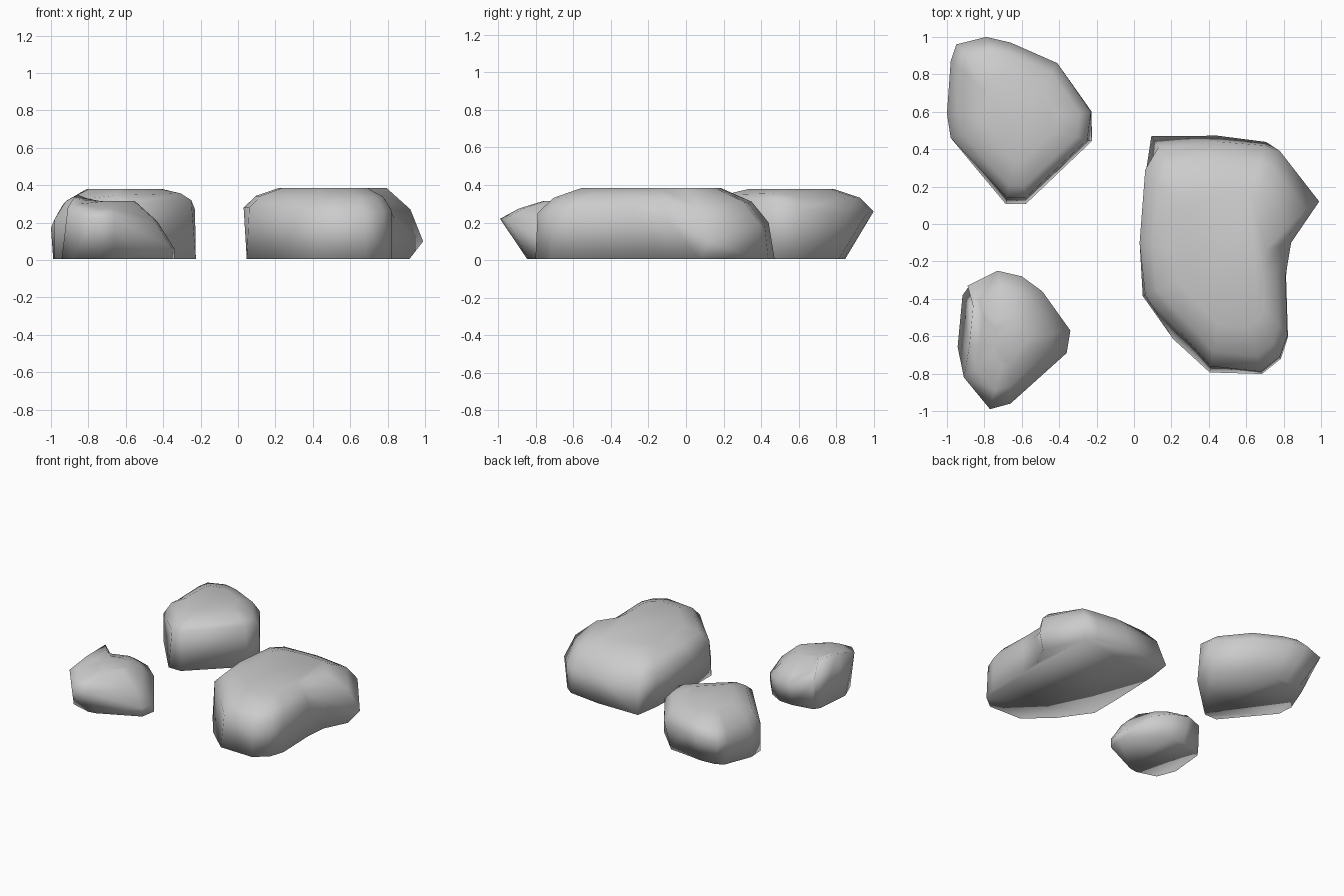
import bpy
import bmesh
import math

cube = bpy.data.objects.get("Cube")
if cube:
    bpy.data.objects.remove(cube, do_unlink=True)

# One plain stone colour
stone = bpy.data.materials.new("stone_grey")
stone.use_nodes = True
colour = (0.6, 0.6, 0.6, 1.0)
stone.diffuse_color = colour
stone.node_tree.nodes["Principled BSDF"].inputs["Base Color"].default_value = colour

FLOOR = 0.005


def build_rock(name, centre, top, crown, outline):
    """Loft a boulder from its shoulder outline.

    outline: (x, y, shoulder height, base spread) per corner
    crown: (scale, rise) per ring above the shoulder
    """
    cx, cy = centre
    bm = bmesh.new()

    def ring(scale_of, height_of):
        verts = []
        for x, y, shoulder, spread in outline:
            s = scale_of(spread)
            z = height_of(shoulder)
            verts.append(bm.verts.new((cx + (x - cx) * s, cy + (y - cy) * s, z)))
        return verts

    # Base, shoulder and crown rings
    rings = [ring(lambda spread: spread, lambda h: FLOOR),
             ring(lambda spread: 1, lambda h: h)]
    for scale, rise in crown:
        rings.append(ring(lambda spread: scale, lambda h: h + (top - h) * rise))

    # Walls between neighbouring rings, then the two caps
    count = len(outline)
    for low, high in zip(rings, rings[1:]):
        for i in range(count):
            j = (i + 1) % count
            bm.faces.new((low[i], low[j], high[j], high[i]))
    bm.faces.new(rings[0])
    bm.faces.new(rings[-1])
    bmesh.ops.recalc_face_normals(bm, faces=bm.faces)

    mesh = bpy.data.meshes.new(name)
    bm.to_mesh(mesh)
    bm.free()
    mesh.materials.append(stone)
    rock = bpy.data.objects.new(name, mesh)
    bpy.context.collection.objects.link(rock)

    # Soft shading over the worn faces, base included
    bpy.ops.object.select_all(action="DESELECT")
    rock.select_set(True)
    bpy.context.view_layer.objects.active = rock
    bpy.ops.object.shade_smooth_by_angle(angle=math.radians(120))
    return rock


# Large kidney-shaped boulder
build_rock("large_rock", (.5, -.2), .385, [(.86, .6), (.6, 1)], [
    (.13, .41, .22, 1.1), (.45, .44, .2, 1.05), (.7, .42, .18, 1.03),
    (.78, .39, .2, .99), (.99, .12, .1, .85), (.84, -.1, .22, .97),
    (.81, -.28, .27, 1.01), (.82, -.6, .27, 1.01), (.78, -.71, .26, 1.02),
    (.68, -.79, .25, 1.02), (.41, -.76, .25, 1.06), (.24, -.57, .27, 1.12),
    (.06, -.38, .28, 1.03), (.03, -.1, .28, .96), (.06, .29, .26, .99)])

# Medium boulder with an undercut back
build_rock("back_rock", (-.6, .55), .38, [(.84, .6), (.52, 1)], [
    (-.79, 1, .26, .66), (-.95, .96, .24, .7), (-.98, .87, .22, .8),
    (-1, .59, .17, .97), (-.98, .46, .22, 1), (-.68, .14, .29, 1.08),
    (-.58, .14, .3, 1.08), (-.25, .45, .32, 1.07), (-.23, .6, .27, 1.01),
    (-.41, .86, .24, .85), (-.66, .97, .26, .68)])

# Small boulder with a ridge along one side
build_rock("front_rock", (-.67, -.63), .315, [(.72, .58), (.36, 1)], [
    (-.73, -.25, .2, .85), (-.89, -.33, .22, .98), (-.86, -.44, .35, 1.3),
    (-.88, -.65, .33, 1.3), (-.91, -.82, .28, .9), (-.77, -.99, .22, .6),
    (-.66, -.96, .22, .62), (-.36, -.69, .07, 1), (-.34, -.57, .06, 1),
    (-.49, -.36, .17, .95), (-.6, -.28, .19, .9)])
